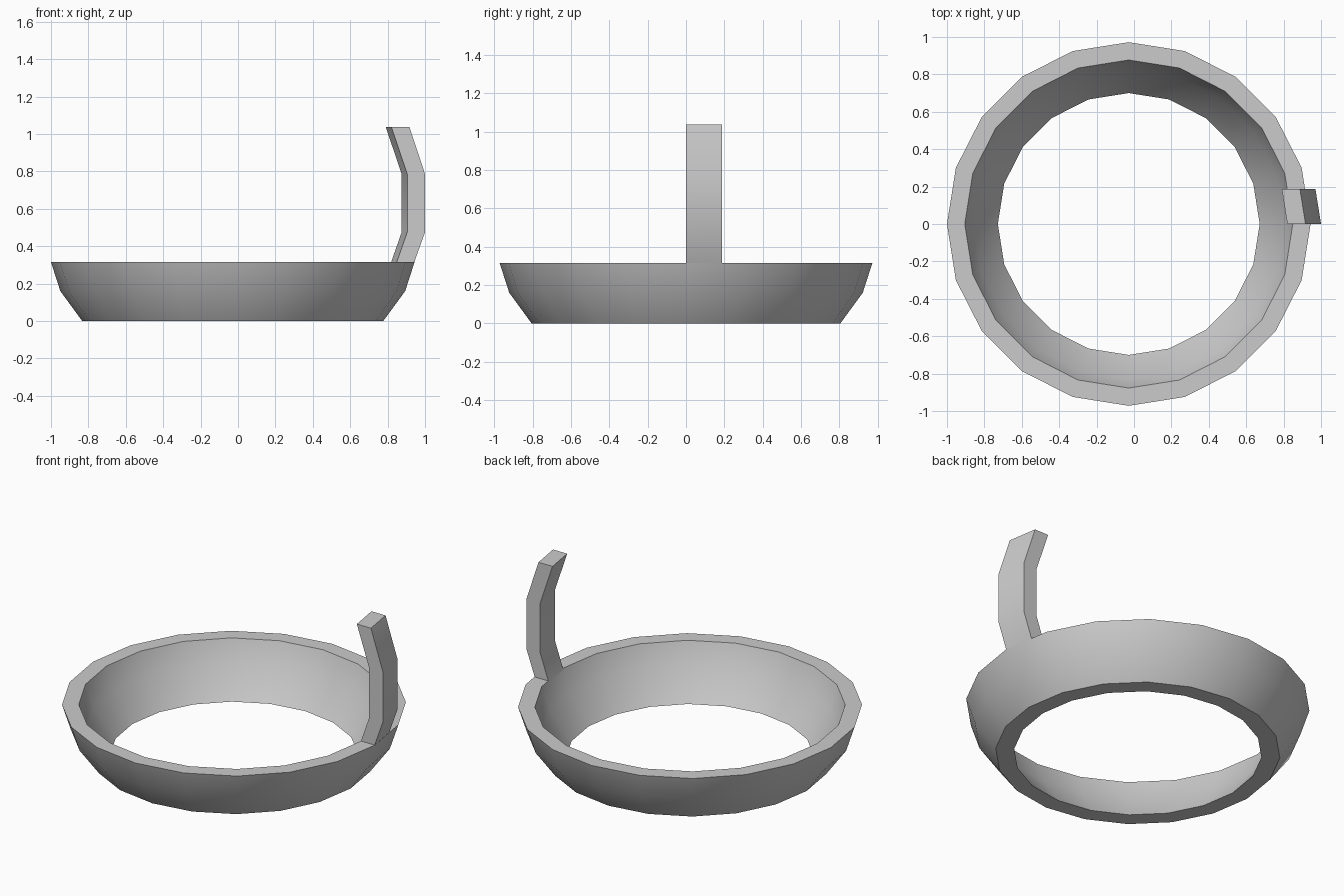
import bpy, bmesh, math

cube = bpy.data.objects.get("Cube")
if cube:
    bpy.data.objects.remove(cube, do_unlink=True)

GREY = (0.6, 0.6, 0.6, 1)
grey = bpy.data.materials.new("light grey")
grey.use_nodes = True
grey.diffuse_color = GREY
grey.node_tree.nodes["Principled BSDF"].inputs["Base Color"].default_value = GREY


def make_object(name, bm):
    bmesh.ops.recalc_face_normals(bm, faces=bm.faces[:])
    mesh = bpy.data.meshes.new(name)
    bm.to_mesh(mesh)
    bm.free()
    mesh.materials.append(grey)
    obj = bpy.data.objects.new(name, mesh)
    bpy.context.collection.objects.link(obj)
    bpy.ops.object.select_all(action='DESELECT')
    obj.select_set(True)
    bpy.context.view_layer.objects.active = obj
    bpy.ops.object.shade_smooth_by_angle(angle=math.radians(30))
    return obj


def bridge(bm, rows):
    """Join a closed series of closed vertex loops with quads."""
    for a, b in rows:
        for i in range(len(a)):
            j = (i + 1) % len(a)
            bm.faces.new((a[i], a[j], b[j], b[i]))


# Open bowl ring: wall cross-section (radius, height) swept round 20 sides
SIDES, CENTRE_X, RIM_Z = 20, -0.028, 0.315
wall = [(0.805, 0), (0.922, 0.16), (0.972, RIM_Z),
        (0.877, RIM_Z), (0.83, 0.18), (0.70, 0)]
bm = bmesh.new()
loops = []
for k in range(SIDES):
    a = math.tau * k / SIDES
    loops.append([bm.verts.new((CENTRE_X + r * math.cos(a), r * math.sin(a), z))
                  for r, z in wall])
bridge(bm, zip(loops, loops[1:] + loops[:1]))
make_object("bowl_ring", bm)

# Bent upright handle: (inner x, outer x, height) sections, skewed along the rim
WIDTH, SKEW = 0.187, -0.03
sections = [(0.846, 0.94, RIM_Z - 0.008), (0.905, 1.0, 0.475),
            (0.905, 1.0, 0.785), (0.82, 0.917, 1.037)]
bm = bmesh.new()
loops = []
for inner, outer, z in sections:
    corners = [(inner, 0), (outer, 0), (outer + SKEW, WIDTH), (inner + SKEW, WIDTH)]
    loops.append([bm.verts.new((x, y, z)) for x, y in corners])
bridge(bm, zip(loops, loops[1:]))
bm.faces.new(loops[0])
bm.faces.new(loops[-1])
make_object("handle", bm)
